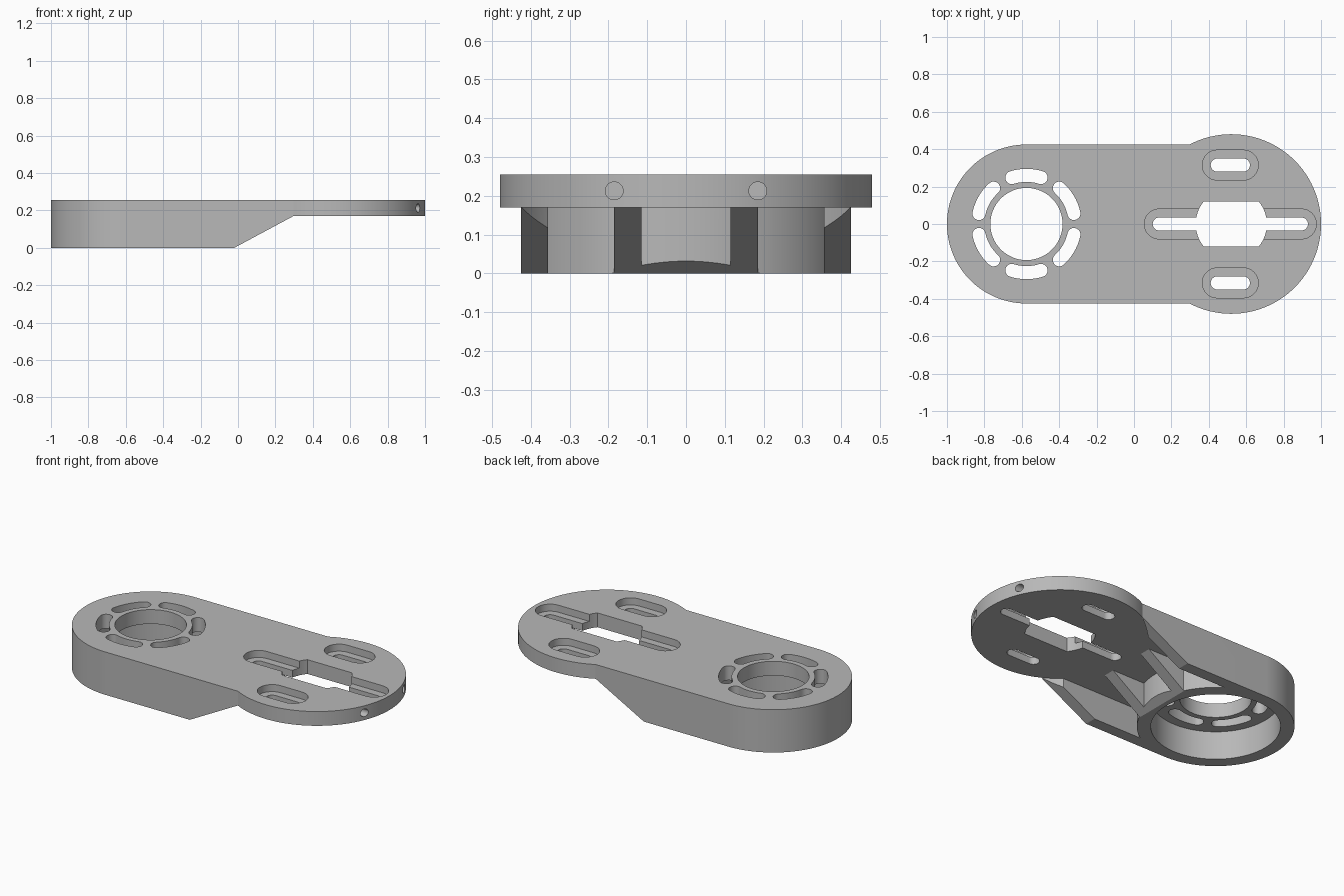
import bpy
import bmesh
from math import sin, cos, asin, pi, radians

if "Cube" in bpy.data.objects:
    bpy.data.objects.remove(bpy.data.objects["Cube"], do_unlink=True)

RING_X, RING_R = -0.575, 0.425      # motor end
DISC_X, DISC_R = 0.52, 0.48         # mounting end
FLOOR, TOP = 0.17, 0.255            # plate underside and top
LOW, HIGH = -0.1, 0.4               # cutter overshoot


def arc(cx, cy, r, a0, a1, n):
    return [(cx + r * cos(a0 + (a1 - a0) * i / n),
             cy + r * sin(a0 + (a1 - a0) * i / n)) for i in range(n + 1)]


def circle(cx, cy, r, n=96):
    return arc(cx, cy, r, 0, 2 * pi, n)[:-1]


def rect(x0, x1, y0, y1):
    return [(x0, y0), (x1, y0), (x1, y1), (x0, y1)]


def slot(cx, cy, half, r):
    return (arc(cx + half - r, cy, r, -pi / 2, pi / 2, 16)
            + arc(cx - half + r, cy, r, pi / 2, 3 * pi / 2, 16))


def curved_slot(cx, r, half_width, mid, half_angle):
    a0, a1 = mid - half_angle, mid + half_angle
    end = (cx + r * cos(a1), r * sin(a1))
    start = (cx + r * cos(a0), r * sin(a0))
    return (arc(cx, 0, r + half_width, a0, a1, 12)
            + arc(*end, half_width, a1, a1 + pi, 12)[1:-1]
            + arc(cx, 0, r - half_width, a1, a0, 12)
            + arc(*start, half_width, a0 + pi, a0 + 2 * pi, 12)[1:-1])


def prism(name, outline, lo, hi, axis="z"):
    """Extrude a flat outline along one axis."""
    place = {"x": lambda a, b, t: (t, a, b),
             "y": lambda a, b, t: (a, t, b),
             "z": lambda a, b, t: (a, b, t)}[axis]
    bm = bmesh.new()
    bottom = [bm.verts.new(place(a, b, lo)) for a, b in outline]
    top = [bm.verts.new(place(a, b, hi)) for a, b in outline]
    bm.faces.new(bottom)
    bm.faces.new(top)
    for i in range(len(outline)):
        j = (i + 1) % len(outline)
        bm.faces.new((bottom[i], bottom[j], top[j], top[i]))
    bmesh.ops.recalc_face_normals(bm, faces=bm.faces)
    mesh = bpy.data.meshes.new(name)
    bm.to_mesh(mesh)
    bm.free()
    obj = bpy.data.objects.new(name, mesh)
    bpy.context.scene.collection.objects.link(obj)
    return obj


def subtract(target, cutter):
    mod = target.modifiers.new("cut", "BOOLEAN")
    mod.operation, mod.solver, mod.object = "DIFFERENCE", "EXACT", cutter
    graph = bpy.context.evaluated_depsgraph_get()
    graph.update()
    mesh = bpy.data.meshes.new_from_object(target.evaluated_get(graph))
    target.modifiers.clear()
    target.data = mesh
    bpy.data.objects.remove(cutter, do_unlink=True)


# Full outline: rounded arm merging into the larger disc
meet = pi - asin(RING_R / DISC_R)
meet_x = DISC_X + DISC_R * cos(meet)
outline = (arc(RING_X, 0, RING_R, pi / 2, 3 * pi / 2, 64)
           + arc(DISC_X, 0, DISC_R, -meet, meet, 96))
bracket = prism("mounting_bracket", outline, 0, TOP)

# Sloped end of the deep arm
slope = (meet_x + 0.02) / FLOOR
subtract(bracket, prism("arm_slope_cutter", [
    (-0.02 + LOW * slope, LOW), (meet_x, FLOOR), (1.2, FLOOR), (1.2, LOW)],
    -0.7, 0.7, "y"))

# Pocket between the side walls, leaving the ring and two ribs
pocket = prism("pocket_cutter", rect(-0.5, 0.5, -0.355, 0.355), LOW, FLOOR)
subtract(pocket, prism("ring_keep", circle(RING_X, 0, RING_R, 128), LOW * 2, HIGH))
for side in (-1, 1):
    y0, y1 = sorted((side * 0.115, side * 0.185))
    subtract(pocket, prism("rib_keep", rect(-0.4, 0.12, y0, y1), LOW * 2, HIGH))
subtract(bracket, pocket)

# Disc clearance in the side walls, then the slope of ribs and ring
subtract(bracket, prism("disc_clearance_cutter",
                        circle(DISC_X, 0, DISC_R - 0.001), LOW, FLOOR))
subtract(bracket, prism("rib_slope_cutter", [
    (-0.341, LOW), (0.05, FLOOR), (0.25, FLOOR), (0.25, LOW)],
    -0.35, 0.35, "y"))

# Motor bore, shaft opening and six curved slots
subtract(bracket, prism("bore_cutter", circle(RING_X, 0, 0.35), LOW, FLOOR))
subtract(bracket, prism("shaft_cutter", circle(RING_X, 0, 0.193), LOW, HIGH))
for i in range(6):
    shape = curved_slot(RING_X, 0.26, 0.035, radians(30 + 60 * i), radians(17.5))
    subtract(bracket, prism("curved_slot_cutter", shape, 0.1, HIGH))

# Recessed adjustment slots in the disc
for y, half, inner in ((0, 0.46, 0.415), (0.315, 0.15, 0.105), (-0.315, 0.15, 0.105)):
    subtract(bracket, prism("recess_cutter", slot(0.515, y, half, 0.08), 0.213, HIGH))
    subtract(bracket, prism("slot_cutter", slot(0.515, y, inner, 0.035), 0.1, HIGH))

# Central opening: a circle with flat sides
flat = asin(0.12 / 0.19)
opening = (arc(DISC_X, 0, 0.19, -flat, flat, 20)
           + arc(DISC_X, 0, 0.19, pi - flat, pi + flat, 20))
subtract(bracket, prism("opening_cutter", opening, 0.1, HIGH))

# Small screw holes in the rim
for side in (-1, 1):
    subtract(bracket, prism("screw_hole_cutter",
                            circle(side * 0.185, 0.213, 0.023, 32), 0.88, 1.1, "x"))

# Single grey material
grey = bpy.data.materials.new("plain grey")
grey.use_nodes = True
colour = (0.48, 0.48, 0.48, 1)
grey.diffuse_color = colour
grey.node_tree.nodes["Principled BSDF"].inputs["Base Color"].default_value = colour
bracket.data.materials.clear()
bracket.data.materials.append(grey)

bpy.ops.object.select_all(action="DESELECT")
bracket.select_set(True)
bpy.context.view_layer.objects.active = bracket
bpy.ops.object.shade_smooth_by_angle(angle=radians(25))
